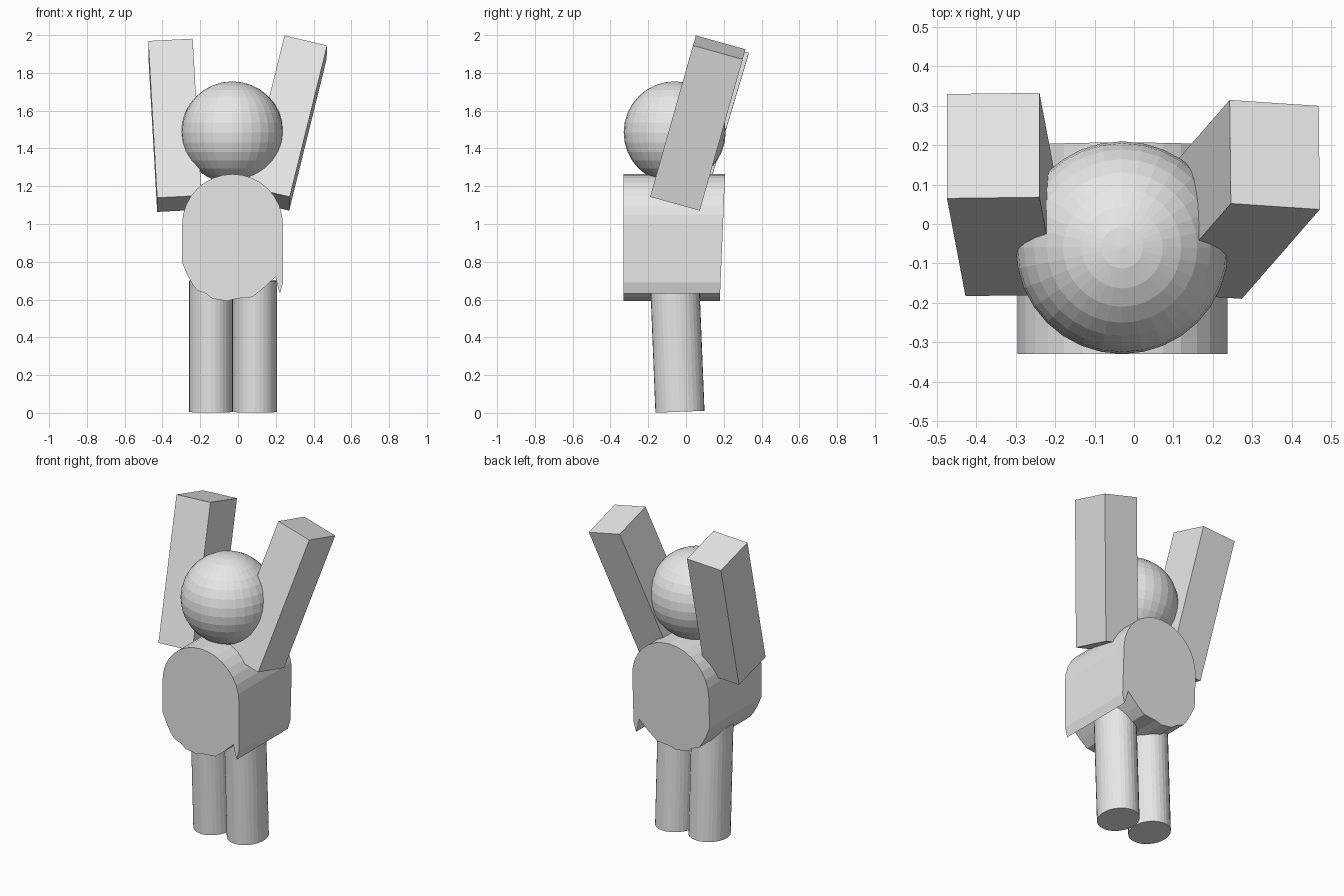
import bpy, bmesh
from math import cos, sin, pi
from mathutils import Vector, Matrix

cube = bpy.data.objects.get("Cube")
if cube:
    bpy.data.objects.remove(cube, do_unlink=True)

grey = bpy.data.materials.new("plain_grey")
grey.use_nodes = True
grey.diffuse_color = (0.8, 0.8, 0.8, 1)
grey.node_tree.nodes["Principled BSDF"].inputs["Base Color"].default_value = (0.8, 0.8, 0.8, 1)


def finish(name, bm):
    """Turn a bmesh into a flat-shaded grey object."""
    bmesh.ops.recalc_face_normals(bm, faces=bm.faces)
    mesh = bpy.data.meshes.new(name)
    bm.to_mesh(mesh)
    bm.free()
    mesh.materials.append(grey)
    bpy.context.collection.objects.link(bpy.data.objects.new(name, mesh))


def arm(name, corner, width, depth, length):
    """Box spanned by three edge vectors from its lower front outer corner."""
    bm = bmesh.new()
    bmesh.ops.create_cube(bm, size=1)
    for v in bm.verts:
        a, b, c = (t + 0.5 for t in v.co)
        v.co = Vector(corner) + a * Vector(width) + b * Vector(depth) + c * Vector(length)
    finish(name, bm)


def leg(name, x):
    """Slightly oval cylinder leaning forward at the top."""
    height = 0.695
    bm = bmesh.new()
    place = (Matrix.Translation((x, -0.032, 0.006)) @ Matrix.Rotation(0.04, 4, "X")
             @ Matrix.Diagonal((0.116, 0.13, 1, 1)) @ Matrix.Translation((0, 0, height / 2)))
    bmesh.ops.create_cone(bm, cap_ends=True, segments=32, radius1=1, radius2=1,
                          depth=height, matrix=place)
    finish(name, bm)


# Head
bm = bmesh.new()
bmesh.ops.create_uvsphere(bm, u_segments=32, v_segments=16, radius=0.27,
                          matrix=Matrix.Translation((-0.03, -0.06, 1.485)))
finish("head", bm)

# Body: round top, ragged hem, extruded front to back with a leaning back face
hem = [(-.296, .795), (-.27, .735), (-.24, .68), (-.215, .648), (-.17, .632),
       (-.135, .605), (-.055, .592), (-.01, .605), (.075, .613), (.125, .652),
       (.198, .72), (.21, .67), (.222, .632), (.238, .69)]
dome = [(-0.029 + 0.267 * cos(pi * i / 16), 0.997 + 0.267 * sin(pi * i / 16))
        for i in range(17)]
bm = bmesh.new()
front = bm.faces.new([bm.verts.new((x, -0.33, z)) for x, z in hem + dome])
extruded = bmesh.ops.extrude_face_region(bm, geom=[front], use_keep_orig=True)
for v in extruded["geom"]:
    if isinstance(v, bmesh.types.BMVert):
        v.co.y = 0.207 - 0.042 * (1.265 - v.co.z)
finish("body", bm)

# Legs
leg("right_leg", -0.143)
leg("left_leg", 0.091)

# Raised arms
arm("right_arm", (-.428, -.183, 1.139), (.235, .003, .012), (0, .265, -.075), (-.047, .248, .83))
arm("left_arm", (.274, -.19, 1.144), (-.226, .015, .053), (-.003, .263, -.073), (.198, .227, .801))
